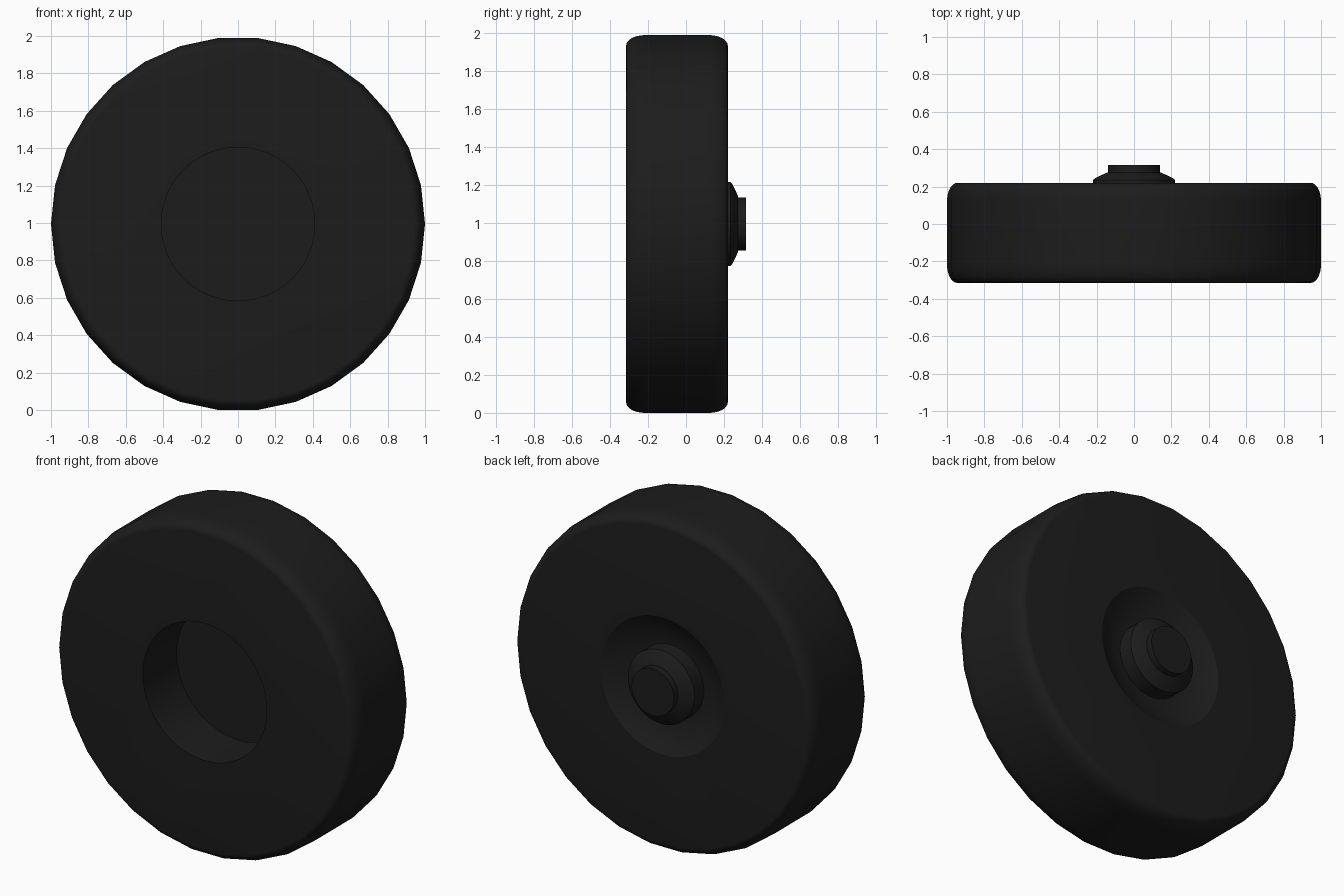
import bpy, bmesh, math
from mathutils import Vector

if "Cube" in bpy.data.objects:
    bpy.data.objects.remove(bpy.data.objects["Cube"])

CZ = math.cos(math.pi / 30)  # axle height: the 30-sided tread rests on a flat


def lathe(name, profile, sides):
    """Spin (radius, y) points around the y axis and cap both ends."""
    bm = bmesh.new()
    rings = []
    for r, y in profile:
        rings.append([bm.verts.new((r * math.cos(2 * math.pi * i / sides), y,
                                    CZ + r * math.sin(2 * math.pi * i / sides)))
                      for i in range(sides)])
    for a, b in zip(rings, rings[1:]):
        for i in range(sides):
            j = (i + 1) % sides
            bm.faces.new((a[i], a[j], b[j], b[i]))
    bm.faces.new(rings[0])
    bm.faces.new(rings[-1])
    bmesh.ops.recalc_face_normals(bm, faces=bm.faces)
    mesh = bpy.data.meshes.new(name)
    bm.to_mesh(mesh)
    bm.free()
    obj = bpy.data.objects.new(name, mesh)
    bpy.context.collection.objects.link(obj)
    return obj


def activate(obj):
    bpy.ops.object.select_all(action='DESELECT')
    obj.select_set(True)
    bpy.context.view_layer.objects.active = obj


def carve(obj, cutter):
    activate(obj)
    mod = obj.modifiers.new("carve", 'BOOLEAN')
    mod.operation = 'DIFFERENCE'
    mod.solver = 'EXACT'
    mod.object = cutter
    bpy.ops.object.modifier_apply(modifier=mod.name)
    bpy.data.objects.remove(cutter)


rubber = bpy.data.materials.new("black_rubber")
rubber.diffuse_color = (0.012, 0.012, 0.012, 1)
rubber.use_nodes = True
rubber.node_tree.nodes["Principled BSDF"].inputs["Base Color"].default_value = rubber.diffuse_color

# Wheel body with elliptically rounded shoulders
FRONT, BACK, AX, RAD, STEPS = -0.315, 0.22, 0.10, 0.055, 8
arc = [math.pi / 2 * k / STEPS for k in range(STEPS + 1)]
front = [(1 - RAD + RAD * math.sin(t), FRONT + AX - AX * math.cos(t)) for t in arc]
back = [(1 - RAD + RAD * math.cos(t), BACK - AX + AX * math.sin(t)) for t in arc]
wheel = lathe("wheel_body", front + back, 30)

# Blind bore at the front, shallow dished recess at the back
carve(wheel, lathe("bore_cutter", [(0.41, -0.5), (0.41, 0.005)], 96))
carve(wheel, lathe("recess_cutter", [(0.20, 0.145), (0.23, 0.145), (0.33, 0.17),
                                     (0.41, 0.22), (0.41, 0.4)], 96))

# Stepped axle hub rising from the recess
hub = lathe("axle_hub", [(0.22, 0.12), (0.22, 0.235), (0.205, 0.247), (0.145, 0.275),
                         (0.14, 0.275), (0.14, 0.315)], 64)

for obj in (wheel, hub):
    obj.data.materials.append(rubber)
    activate(obj)
    bpy.ops.object.shade_smooth_by_angle(angle=math.radians(25))
